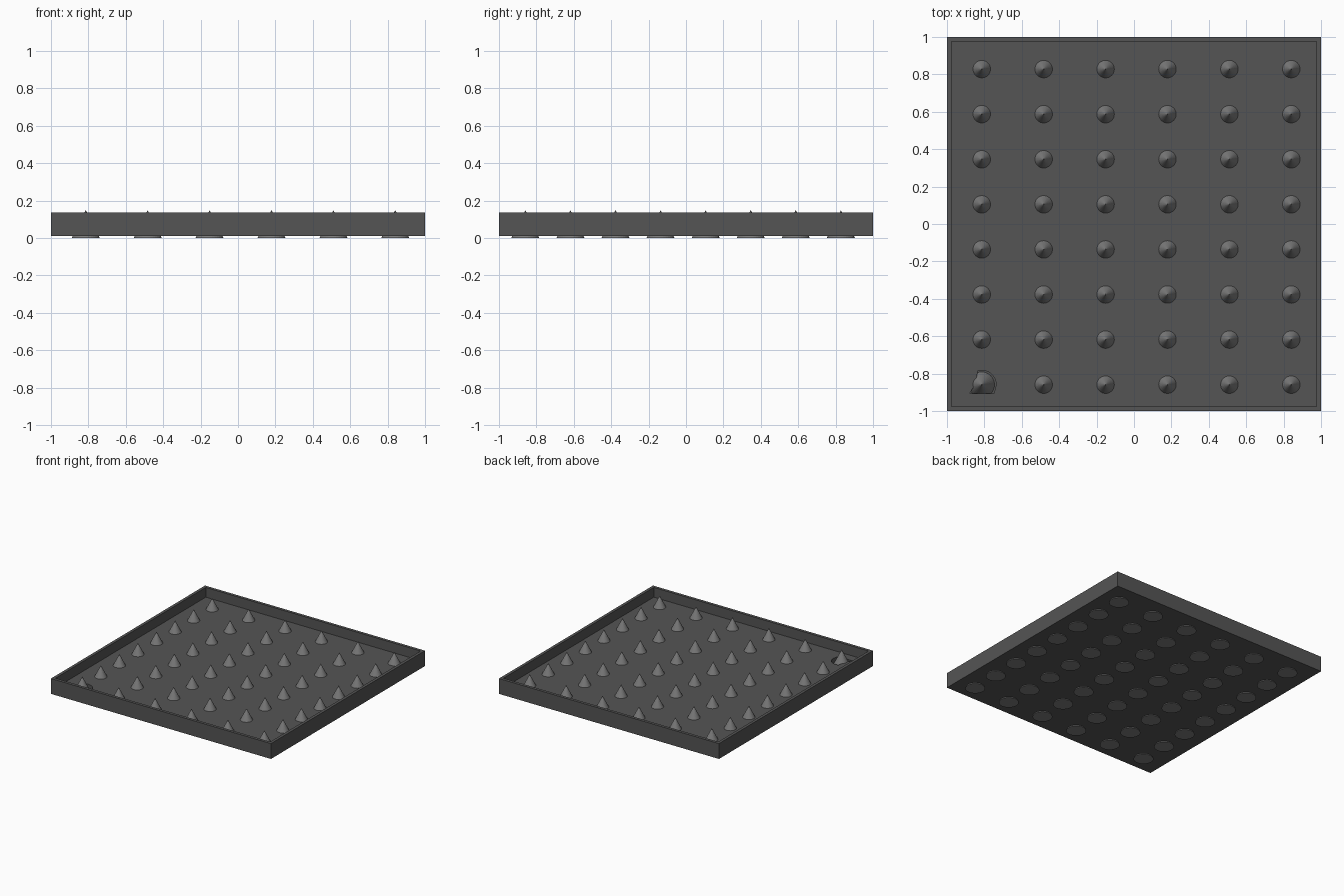
import bpy, bmesh, math

if "Cube" in bpy.data.objects:
    bpy.data.objects.remove(bpy.data.objects["Cube"])


def material(name, v):
    m = bpy.data.materials.new(name)
    m.diffuse_color = (v, v, v, 1)
    m.use_nodes = True
    m.node_tree.nodes["Principled BSDF"].inputs["Base Color"].default_value = m.diffuse_color
    return m


def add_object(name, bm, mat=None):
    bmesh.ops.recalc_face_normals(bm, faces=bm.faces)
    me = bpy.data.meshes.new(name)
    bm.to_mesh(me)
    bm.free()
    ob = bpy.data.objects.new(name, me)
    bpy.context.collection.objects.link(ob)
    if mat:
        me.materials.append(mat)
    return ob


dark = material("dark_grey", 0.09)
mid = material("mid_grey", 0.2)

BOTTOM, FLOOR, RIM, WALL = 0.01, 0.056, 0.136, 0.034
X0, Y0, DX, DY = -0.814, -0.859, 0.331, 0.241
RADIUS, HEIGHT = 0.075, 0.149

# Tray: a slab with its top inset and sunk down to the floor
bm = bmesh.new()
bmesh.ops.create_cube(bm, size=1)
for v in bm.verts:
    v.co = (v.co.x * 2, v.co.y * 2, RIM if v.co.z > 0 else BOTTOM)
top = max(bm.faces, key=lambda f: f.calc_center_median().z)
bmesh.ops.inset_region(bm, faces=[top], thickness=WALL)
inner = bmesh.ops.extrude_face_region(bm, geom=[top])
bmesh.ops.delete(bm, geom=[top], context='FACES_ONLY')
for v in inner["geom"]:
    if isinstance(v, bmesh.types.BMVert):
        v.co.z = FLOOR
tray = add_object("tray", bm, dark)

# Notch in the floor around the front left cone
outline = [(-0.064, -0.047), (0.066, -0.047)]
outline += [(0.077 * math.cos(a), 0.077 * math.sin(a))
            for a in [math.radians(d) for d in range(0, 106, 15)]]
outline += [(-0.037, 0.0)]
bm = bmesh.new()
face = bm.faces.new([bm.verts.new((X0 + x, Y0 + y, 0.014)) for x, y in outline])
up = bmesh.ops.extrude_face_region(bm, geom=[face])
bmesh.ops.translate(bm, vec=(0, 0, 0.1),
                    verts=[v for v in up["geom"] if isinstance(v, bmesh.types.BMVert)])
cutter = add_object("notch_cutter", bm)
cutter.hide_render = True
cutter.hide_set(True)
mod = tray.modifiers.new("notch", 'BOOLEAN')
mod.operation = 'DIFFERENCE'
mod.solver = 'EXACT'
mod.object = cutter

# Grid of cones poking through the floor
for i in range(6):
    for j in range(8):
        bpy.ops.mesh.primitive_cone_add(
            vertices=32, radius1=RADIUS, radius2=0, depth=HEIGHT,
            location=(X0 + DX * i, Y0 + DY * j, HEIGHT / 2))
        cone = bpy.context.object
        cone.name = f"cone_{i}_{j}"
        cone.data.materials.append(mid)
